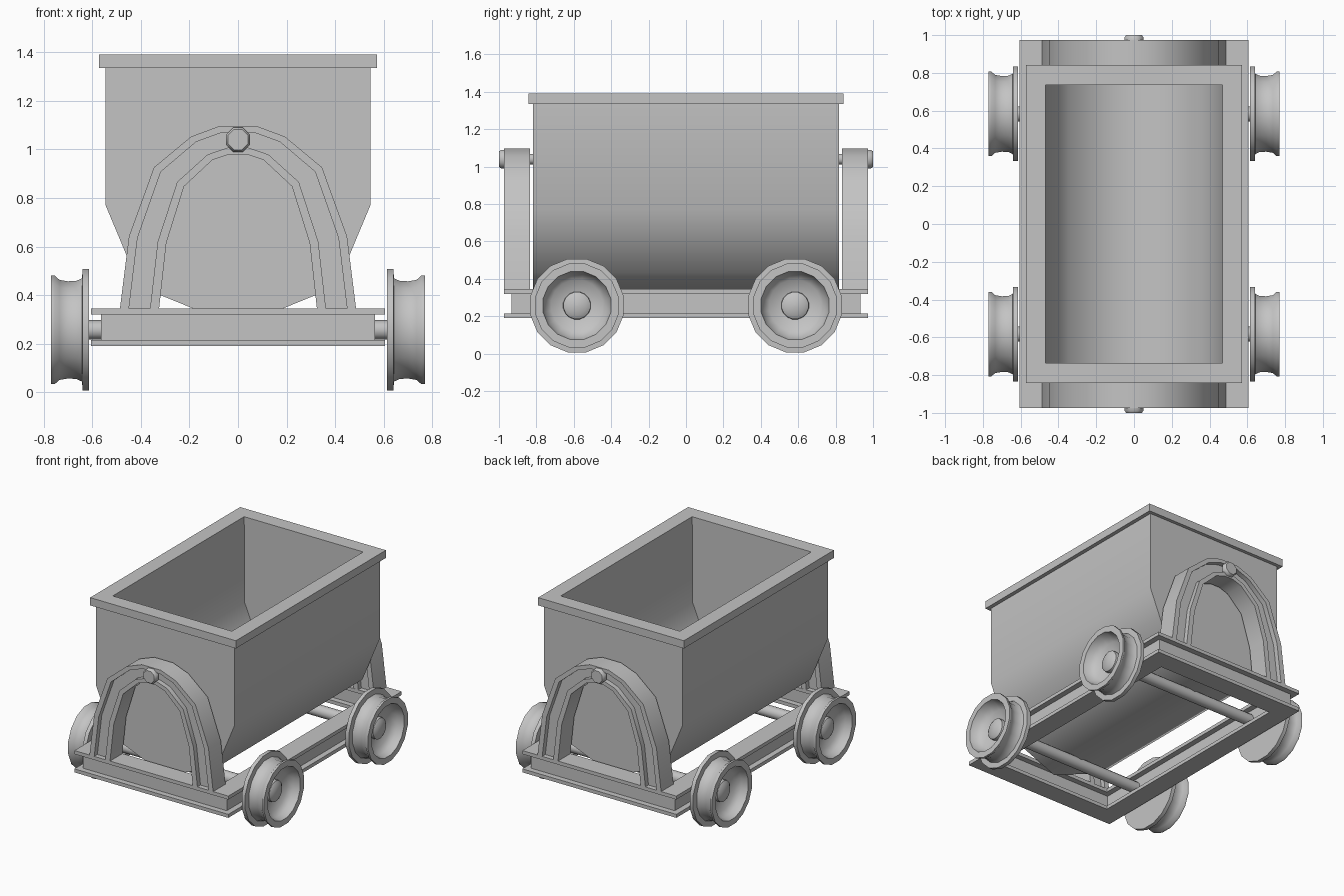
import bpy, bmesh
from math import sin, cos, pi, radians

cube = bpy.data.objects.get("Cube")
if cube:
    bpy.data.objects.remove(cube, do_unlink=True)

grey = bpy.data.materials.new("plain_grey")
grey.use_nodes = True
COLOUR = (0.55, 0.55, 0.55, 1)
grey.diffuse_color = COLOUR
grey.node_tree.nodes["Principled BSDF"].inputs["Base Color"].default_value = COLOUR


def finish(name, bm, angle=50):
    bmesh.ops.recalc_face_normals(bm, faces=bm.faces)
    mesh = bpy.data.meshes.new(name)
    bm.to_mesh(mesh)
    bm.free()
    mesh.materials.append(grey)
    obj = bpy.data.objects.new(name, mesh)
    bpy.context.collection.objects.link(obj)
    bpy.ops.object.select_all(action='DESELECT')
    obj.select_set(True)
    bpy.context.view_layer.objects.active = obj
    bpy.ops.object.shade_smooth_by_angle(angle=radians(angle))
    return obj


def loft(bm, rings, loop=False, section_loop=True, caps=True):
    """Skin a row of equal point rings; loop joins the last to the first."""
    rows = [[bm.verts.new(p) for p in ring] for ring in rings]
    n = len(rows[0])
    for i in range(len(rows) if loop else len(rows) - 1):
        a, b = rows[i], rows[(i + 1) % len(rows)]
        for j in range(n if section_loop else n - 1):
            k = (j + 1) % n
            bm.faces.new((a[j], a[k], b[k], b[j]))
    if caps and not loop:
        bm.faces.new(rows[0])
        bm.faces.new(rows[-1])


def frame_ring(name, hx, hy, section):
    """Sweep a section of (inset, height) points round a rectangle."""
    bm = bmesh.new()
    loft(bm, [[(sx * (hx - d), sy * (hy - d), z) for d, z in section]
              for sx, sy in ((-1, -1), (1, -1), (1, 1), (-1, 1))], loop=True)
    return finish(name, bm)


def turned(name, profile, sides, place, caps=False, phase=0.0):
    """Revolve (radius, distance) points; place maps (u, v, distance) to 3D."""
    bm = bmesh.new()
    turns = [phase + 2 * pi * i / sides for i in range(sides)]
    loft(bm, [[place(r * cos(t), r * sin(t), d) for t in turns]
              for r, d in profile], caps=caps)
    return finish(name, bm)


def mirrored(half):
    """Complete a left-right symmetric outline from its positive half."""
    return half + [(-x, z) for x, z in reversed(half) if x > 0]


# Hopper: outer and inner trough skins
hopper_outer = mirrored([(0.545, 1.34), (0.545, 0.77), (0.405, 0.435), (0, 0.27)])
hopper_inner = mirrored([(0.468, 1.34), (0.468, 0.78), (0.345, 0.49), (0, 0.345)])
bm = bmesh.new()
loft(bm, [[(x, y, z) for x, z in hopper_outer] for y in (-0.818, 0.818)], section_loop=False)
inner = bmesh.new()
loft(inner, [[(x, y, z) for x, z in hopper_inner] for y in (-0.742, 0.742)], section_loop=False)
finish("hopper_outside", bm)
hopper_inside = finish("hopper_inside", inner)
hopper_inside.data.flip_normals()

# Rim around the hopper mouth
frame_ring("hopper_rim", 0.573, 0.842,
           [(0, 1.335), (0, 1.39), (0.105, 1.39), (0.105, 1.335)])

# Chassis: I-beam swept round a rectangle
LOW, LOW_IN, HIGH_IN, HIGH = 0.19, 0.215, 0.32, 0.345
frame_ring("chassis", 0.605, 0.973, [
    (0, LOW), (0, LOW_IN), (0.04, LOW_IN), (0.04, HIGH_IN), (0, HIGH_IN), (0, HIGH),
    (0.14, HIGH), (0.14, HIGH_IN), (0.1, HIGH_IN), (0.1, LOW_IN), (0.14, LOW_IN), (0.14, LOW)])

# Arched end supports, each an I-beam between two outlines
arch_outer = mirrored([(0.486, 0.345), (0.449, 0.642), (0.346, 0.926),
                       (0.193, 1.053), (0.074, 1.097)])
arch_inner = mirrored([(0.325, 0.345), (0.295, 0.615), (0.222, 0.848),
                       (0.105, 0.957), (0.035, 0.98)])
BACK, BACK_WEB, FRONT_WEB, FRONT = 0.834, 0.868, 0.938, 0.973
arch_section = [(0, BACK), (0, FRONT), (0.23, FRONT), (0.23, FRONT_WEB),
                (0.77, FRONT_WEB), (0.77, FRONT), (1, FRONT), (1, BACK),
                (0.77, BACK), (0.77, BACK_WEB), (0.23, BACK_WEB), (0.23, BACK)]
for side, s in (("front", -1), ("back", 1)):
    bm = bmesh.new()
    loft(bm, [[(ox + (ix - ox) * t, s * d, oz + (iz - oz) * t) for t, d in arch_section]
              for (ox, oz), (ix, iz) in zip(arch_outer, arch_inner)])
    finish(side + "_arch", bm)

    # Pivot pin with a chamfered octagonal head
    turned(side + "_pivot_pin",
           [(0.03, 0.8), (0.03, 0.965), (0.054, 0.965), (0.054, 0.988), (0.045, 1.0)], 8,
           lambda u, v, d: (u, s * d, 1.04 + v), caps=True, phase=pi / 8)

# Axles and flanged wheels
AXLE_Z, AXLE_Y = 0.257, 0.583
wheel_profile = [(0.03, 0.613), (0.255, 0.613), (0.255, 0.64), (0.217, 0.642),
                 (0.206, 0.665), (0.204, 0.7), (0.21, 0.735), (0.228, 0.755),
                 (0.228, 0.77), (0.185, 0.77), (0.172, 0.725), (0.14, 0.695),
                 (0.075, 0.68), (0.073, 0.705), (0.05, 0.72), (0.001, 0.722)]
for end, y in (("front", -AXLE_Y), ("back", AXLE_Y)):
    turned(end + "_axle", [(0.04, -0.63), (0.04, 0.63)], 12,
           lambda u, v, d: (d, y + u, AXLE_Z + v), caps=True)
    for side, s in (("left", 1), ("right", -1)):
        turned(f"{end}_{side}_wheel", wheel_profile, 16,
               lambda u, v, d: (s * d, y + u, AXLE_Z + v), caps=True, phase=pi / 16)
